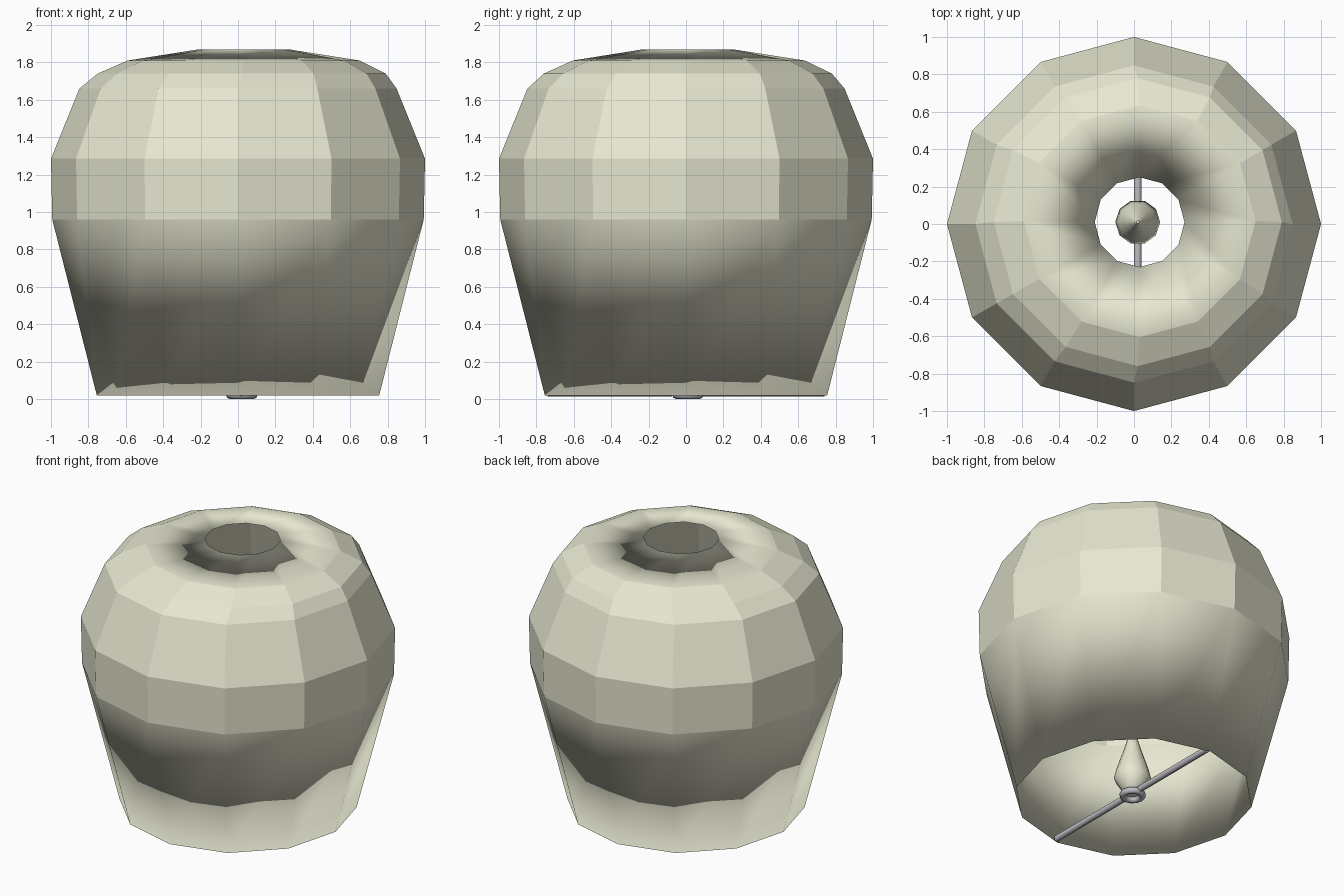
import bpy, bmesh, math

if "Cube" in bpy.data.objects:
    bpy.data.objects.remove(bpy.data.objects["Cube"])


def material(name, rgb):
    m = bpy.data.materials.new(name)
    m.use_nodes = True
    m.diffuse_color = (*rgb, 1)
    m.node_tree.nodes["Principled BSDF"].inputs["Base Color"].default_value = (*rgb, 1)
    return m


CREAM = material("cream", (0.8, 0.8, 0.64))
METAL = material("grey_metal", (0.5, 0.5, 0.54))


def lathe(name, rings, sides, mat, smooth_rows=None, closed=False):
    """Skin rings of (radius, height, centre x, centre y) listed from bottom to top."""
    bm = bmesh.new()
    loops = []
    for r, z, cx, cy in rings:
        angles = [2 * math.pi * i / sides for i in range(sides)]
        loops.append([bm.verts.new((cx + r * math.cos(a), cy + r * math.sin(a), z))
                      for a in angles])
    rows = len(loops) if closed else len(loops) - 1
    for k in range(rows):
        low, high = loops[k], loops[(k + 1) % len(loops)]
        for i in range(sides):
            j = (i + 1) % sides
            face = bm.faces.new((low[i], low[j], high[j], high[i]))
            face.smooth = smooth_rows is None or k in smooth_rows
    if not closed:
        bm.faces.new(loops[0][::-1])
        bm.faces.new(loops[-1])
    mesh = bpy.data.meshes.new(name)
    bm.to_mesh(mesh)
    bm.free()
    mesh.materials.append(mat)
    obj = bpy.data.objects.new(name, mesh)
    bpy.context.collection.objects.link(obj)
    return obj


# Shade: thin double wall that meets at the bottom rim and the top hole
outer = [(0.755, 0.02, 0, 0), (0.993, 0.96, 0, 0), (1.0, 1.285, 0, 0),
         (0.848, 1.66, 0, 0), (0.77, 1.74, 0.02, 0.01),
         (0.62, 1.81, 0.03, 0.015), (0.24, 1.87, 0.03, 0.01)]
inner = [(r - 0.012, z - 0.01, x, y) for r, z, x, y in outer[-2:0:-1]]
shade_rows = (0, len(outer) - 2, len(outer) - 1, len(outer + inner) - 1)
lathe("lamp_shade", outer + inner, 12, CREAM, shade_rows, closed=True)

# Bulb: teardrop standing on the ring
CX, CY = 0.02, 0.01
bulb = [(0.04, 0.03), (0.07, 0.06), (0.12, 0.14), (0.1, 0.22),
        (0.06, 0.34), (0.03, 0.44), (0.008, 0.49)]
lathe("bulb", [(r, z, CX, CY) for r, z in bulb], 10, CREAM)

# Ring that holds the bulb
bpy.ops.mesh.primitive_torus_add(major_segments=12, minor_segments=8, major_radius=0.062,
                                 minor_radius=0.023, location=(CX, CY, 0.023))
ring = bpy.context.object
ring.name = "bulb_ring"
ring.data.materials.append(METAL)
bpy.ops.object.shade_smooth()

# Two spokes from the ring to the bottom rim
for side, name in ((1, "back_spoke"), (-1, "front_spoke")):
    start, end = 0.075, 0.74
    bpy.ops.mesh.primitive_cylinder_add(
        vertices=6, radius=0.022, depth=end - start, rotation=(math.pi / 2, 0, 0),
        location=(CX, side * (start + end) / 2, 0.035))
    spoke = bpy.context.object
    spoke.name = name
    spoke.data.materials.append(METAL)
    bpy.ops.object.shade_smooth_by_angle(angle=math.radians(65))
